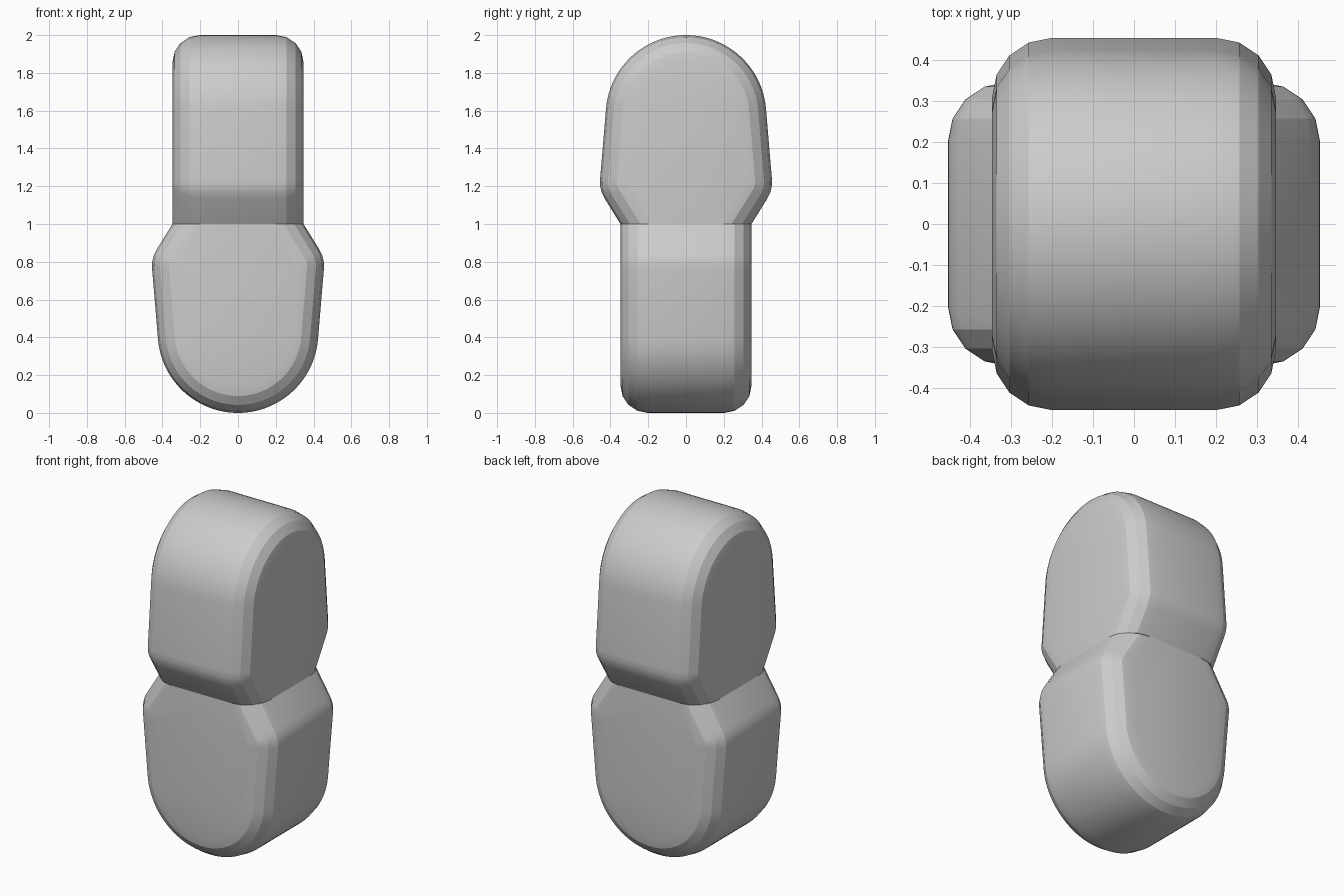
import bpy, bmesh, math

if "Cube" in bpy.data.objects:
    bpy.data.objects.remove(bpy.data.objects["Cube"])

R = 0.425            # radius of the rounded end
TILT = math.radians(4.8)
NECK = 0.347         # half width at the waist, also half thickness
SLOPE = 0.62         # flare of the neck
BEVEL = 0.145
ARC, CORNER, SEGS = 24, 3, 4


def half_outline(d):
    """Right half of the outline shrunk inward by d, bottom to waist."""
    r = R - d
    pts = []
    for i in range(ARC + 1):
        a = -math.pi / 2 + (math.pi / 2 - TILT) * i / ARC
        pts.append((r * math.cos(a), R + r * math.sin(a)))
    # shoulder: the flank line meets the slanted neck line
    neck = NECK - d * math.hypot(1, SLOPE)
    t = math.tan(TILT)
    z = (neck + SLOPE - r / math.cos(TILT) + R * t) / (SLOPE + t)
    x = neck + SLOPE * (1 - z)
    k = 0.055 * (1 - d / (BEVEL * 1.15))
    n = math.hypot(1, SLOPE)
    p0 = (x - k * math.sin(TILT), z - k * math.cos(TILT))
    p2 = (x - k * SLOPE / n, z + k / n)
    for i in range(CORNER + 1):
        u = i / CORNER
        pts.append(tuple((1 - u) ** 2 * a + 2 * u * (1 - u) * b + u * u * c
                         for a, b, c in zip(p0, (x, z), p2)))
    pts.append((neck, 1.0))
    return pts


def lobe(name, upper):
    # stack of outlines through the thickness, shrinking at both rounded rims
    layers = []
    for i in range(SEGS + 1):
        a = math.pi / 2 * i / SEGS
        layers.append((-NECK + BEVEL * (1 - math.sin(a)),
                       BEVEL * (1 - math.cos(a))))
    layers = [(-NECK + BEVEL * (1 - math.cos(math.pi / 2 * i / SEGS)),
               BEVEL * (1 - math.sin(math.pi / 2 * i / SEGS)))
              for i in range(SEGS + 1)]
    layers += [(-y, d) for y, d in reversed(layers)]
    bm = bmesh.new()
    rings = []
    for y, d in layers:
        half = half_outline(d)
        loop = half + [(-x, z) for x, z in reversed(half[1:])]
        # the upper lobe is the same shape flipped and turned a quarter
        rings.append([bm.verts.new((y, x, 2 - z) if upper else (x, y, z))
                      for x, z in loop])
    n = len(rings[0])
    for a, b in zip(rings, rings[1:]):
        for i in range(n):
            j = (i + 1) % n
            bm.faces.new((a[i], a[j], b[j], b[i]))
    bm.faces.new(rings[0])
    bm.faces.new(rings[-1])
    bmesh.ops.recalc_face_normals(bm, faces=bm.faces)
    mesh = bpy.data.meshes.new(name)
    bm.to_mesh(mesh)
    bm.free()
    ob = bpy.data.objects.new(name, mesh)
    bpy.context.collection.objects.link(ob)
    bpy.ops.object.select_all(action='DESELECT')
    ob.select_set(True)
    bpy.context.view_layer.objects.active = ob
    bpy.ops.object.shade_smooth_by_angle(angle=math.radians(15))


lobe("lower_lobe", False)
lobe("upper_lobe", True)
